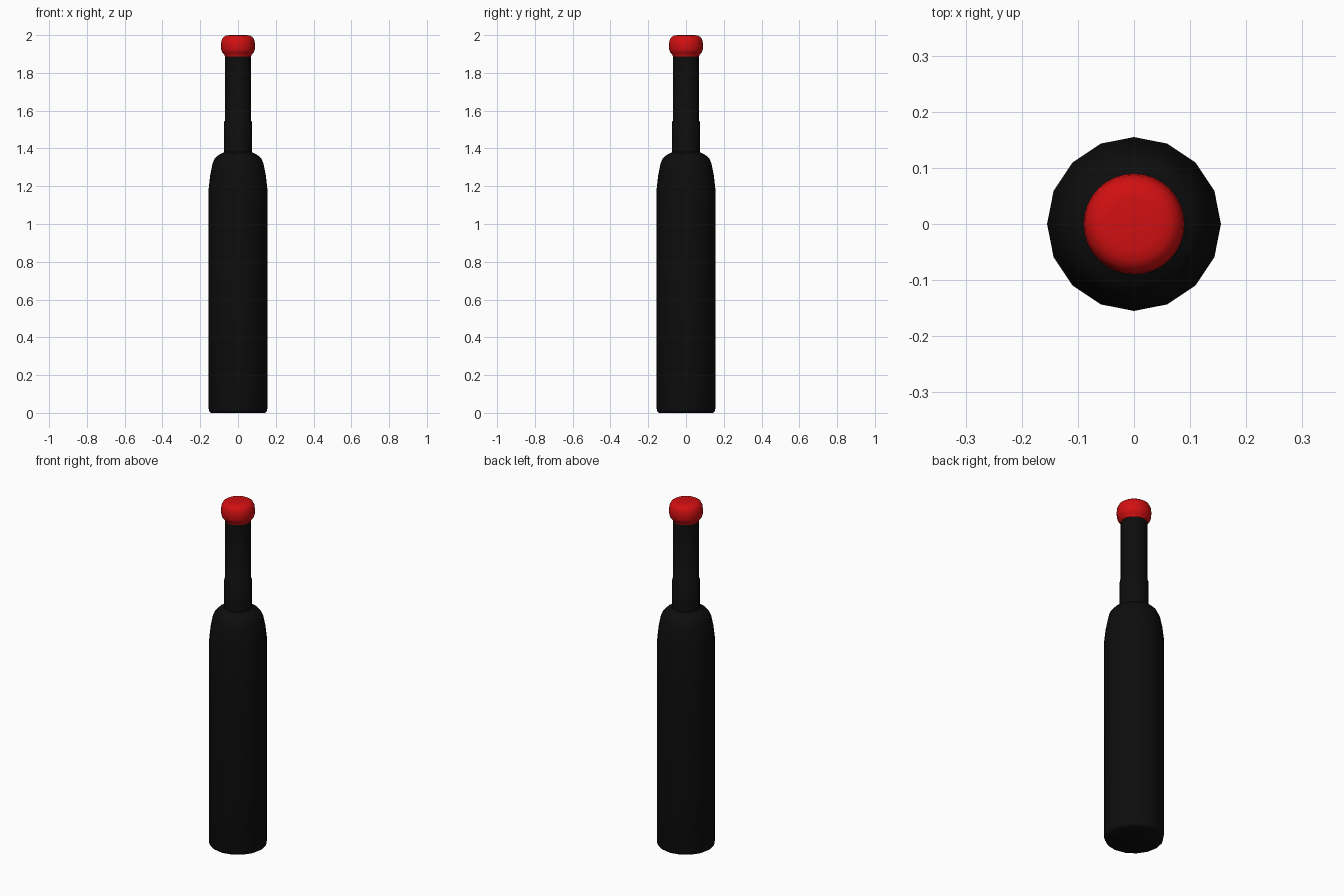
import bpy, bmesh, math
from mathutils import Vector

cube = bpy.data.objects.get("Cube")
if cube:
    bpy.data.objects.remove(cube, do_unlink=True)


def material(name, color):
    m = bpy.data.materials.new(name)
    m.use_nodes = True
    m.diffuse_color = color
    bsdf = next(n for n in m.node_tree.nodes if n.type == 'BSDF_PRINCIPLED')
    bsdf.inputs["Base Color"].default_value = color
    return m


def lathe(name, profile, sides, mat, angle):
    """Revolve (radius, height) points around z; zero radius closes an end."""
    bm = bmesh.new()
    verts = [bm.verts.new(Vector((r, 0, z))) for r, z in profile]
    edges = [bm.edges.new(pair) for pair in zip(verts, verts[1:])]
    bmesh.ops.spin(bm, geom=verts + edges, cent=(0, 0, 0), axis=(0, 0, 1),
                   angle=math.tau, steps=sides, use_duplicate=False)
    bmesh.ops.remove_doubles(bm, verts=bm.verts, dist=0.0005)
    bmesh.ops.recalc_face_normals(bm, faces=bm.faces)
    mesh = bpy.data.meshes.new(name)
    bm.to_mesh(mesh)
    bm.free()
    mesh.materials.append(mat)
    obj = bpy.data.objects.new(name, mesh)
    bpy.context.collection.objects.link(obj)
    bpy.ops.object.select_all(action='DESELECT')
    obj.select_set(True)
    bpy.context.view_layer.objects.active = obj
    bpy.ops.object.shade_smooth_by_angle(angle=math.radians(angle))
    return obj


black = material("black glass", (0.004, 0.004, 0.004, 1))
red = material("red cap", (0.64, 0.005, 0.006, 1))

# Body, shoulder and stepped neck in one turned shape
lathe("bottle", [(0, 0), (0.142, 0), (0.151, 0.005), (0.155, 0.02),
                 (0.155, 1.19), (0.147, 1.26), (0.135, 1.32),
                 (0.124, 1.345), (0.108, 1.362), (0.074, 1.38),
                 (0.074, 1.54), (0.070, 1.545), (0.069, 1.90), (0, 1.90)],
      16, black, 50)

# Rounded stopper, slightly overlapping the neck
lathe("cap", [(0, 1.888), (0.070, 1.888), (0.072, 1.898), (0.084, 1.908),
              (0.089, 1.925), (0.090, 1.95), (0.087, 1.972),
              (0.079, 1.988), (0.065, 1.997), (0.045, 2.0), (0, 2.0)],
      32, red, 60)
